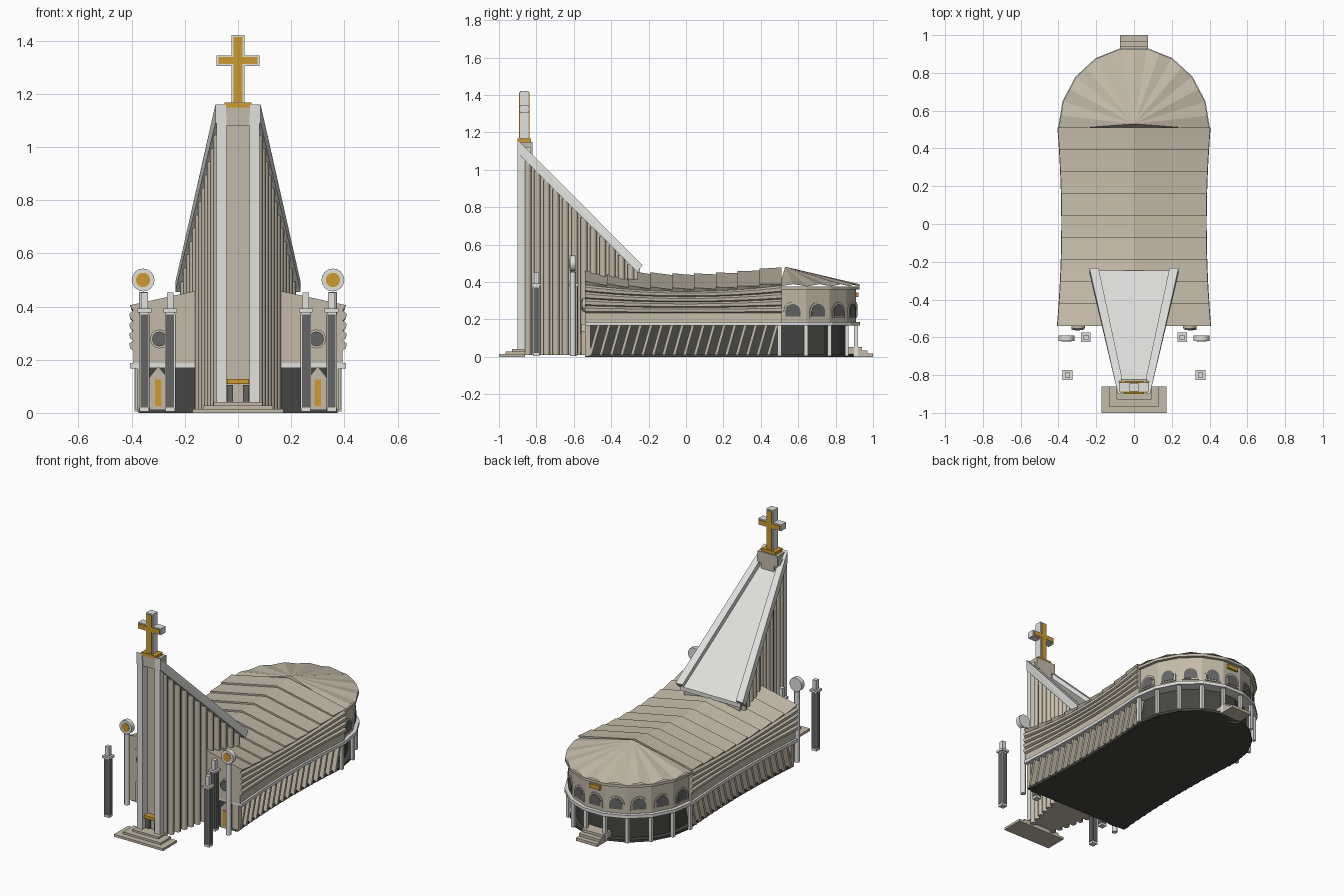
import bpy, bmesh, math
from mathutils import Vector, Matrix

if "Cube" in bpy.data.objects:
    bpy.data.objects.remove(bpy.data.objects["Cube"])


def material(name, r, g, b):
    m = bpy.data.materials.new(name)
    m.use_nodes = True
    m.diffuse_color = (r, g, b, 1)
    m.node_tree.nodes["Principled BSDF"].inputs["Base Color"].default_value = (r, g, b, 1)
    return m


STONE = material("warm stone", .55, .50, .40)
WHITE = material("pale plaster", .75, .75, .73)
GOLD = material("gold", .60, .33, .03)
GREY = material("slate grey", .13, .13, .13)
DARK = material("dark wall", .06, .06, .055)


def finish(name, bm, mat, smooth=False):
    bmesh.ops.recalc_face_normals(bm, faces=bm.faces)
    me = bpy.data.meshes.new(name)
    bm.to_mesh(me)
    bm.free()
    ob = bpy.data.objects.new(name, me)
    bpy.context.collection.objects.link(ob)
    me.materials.append(mat)
    if smooth:
        bpy.context.view_layer.objects.active = ob
        bpy.ops.object.select_all(action='DESELECT')
        ob.select_set(True)
        bpy.ops.object.shade_smooth_by_angle(angle=math.radians(50))
    return ob


def hull(name, pts, mat):
    bm = bmesh.new()
    for p in pts:
        bm.verts.new(p)
    bmesh.ops.convex_hull(bm, input=bm.verts)
    bmesh.ops.dissolve_limit(bm, angle_limit=.01, verts=bm.verts, edges=bm.edges)
    return finish(name, bm, mat)


def box(name, x, y, z, mat):
    return hull(name, [(a, b, c) for a in x for b in y for c in z], mat)


def block(name, cx, cy, w, d, z, mat):
    return box(name, (cx - w / 2, cx + w / 2), (cy - d / 2, cy + d / 2), z, mat)


def cylinder(name, loc, r, depth, mat, sides=12, along_y=False):
    bm = bmesh.new()
    rot = Matrix.Rotation(math.pi / 2, 4, 'X') if along_y else Matrix()
    bmesh.ops.create_cone(bm, cap_ends=True, segments=sides, radius1=r, radius2=r,
                          depth=depth, matrix=Matrix.Translation(loc) @ rot)
    return finish(name, bm, mat, True)


def loft(name, rows, mat):
    bm = bmesh.new()
    rings = [[bm.verts.new(p) for p in row] for row in rows]
    n = len(rings[0])
    for a, b in zip(rings, rings[1:]):
        for i in range(n):
            j = (i + 1) % n
            bm.faces.new((a[i], a[j], b[j], b[i]))
    bm.faces.new(rings[0])
    bm.faces.new(rings[-1])
    return finish(name, bm, mat)


# Nave plan and heights
FRONT, APSE = -.54, .5


def half_width(y):
    return .375 + .08 * y * y


def eave(y):
    return .35 + .12 * y * y


def ridge(y):
    return .437 + .16 * y * y


def arc_point(i, d=0):
    a = math.radians(20 * i)
    return Vector(((.395 + d) * math.cos(a), APSE + (.43 + d) * math.sin(a)))


def outline(d):
    ys = [FRONT + (APSE - FRONT) * i / 8 for i in range(8)]
    right = [(half_width(y) + d, y) for y in ys]
    return right + [tuple(arc_point(i, d)) for i in range(10)] + [(-x, y) for x, y in reversed(right)]


def slab(name, d, z0, z1, mat):
    o = outline(d)
    return loft(name, [[(x, y, z) for x, y in o] for z in (z0, z1)], mat)


# Lower storey
slab("floor", -.025, 0, .015, DARK)
slab("lower_wall", -.06, .015, .17, DARK)
slab("ledge", .008, .167, .187, WHITE)
box("front_wall", (-.38, .38), (FRONT, FRONT + .03), (.005, .2), STONE)

# Banded nave with a lapped roof
rows = []
PANELS = 9
for k in range(PANELS):
    for t in (0, .5, 1):
        y = FRONT + (APSE + .01 - FRONT) * (k + t) / PANELS
        w, top, lap = half_width(y), eave(y), .01 * (1 - t)
        side = [(w - .005, .185), (w - .005, .235)]
        for b in range(4):
            h = (top - .235) / 4
            z = .235 + h * b
            side += [(w + .008, z + .2 * h), (w + .01, z + .7 * h), (w - .004, z + h)]
        side += [(w + .008, top + .01 + lap)]
        sect = side + [(0, ridge(y) + lap)] + [(-x, z) for x, z in reversed(side)]
        rows.append([(x, y, z) for x, z in sect])
loft("nave", rows, STONE)

# Slanted side fins
for s in (-1, 1):
    for i in range(18):
        y = FRONT + .04 + i * .056
        w = half_width(y)
        pts = [(s * x, y + dy + lean, z) for x in (w - .065, w - .01) for dy in (0, .016)
               for lean, z in ((-.02, .01), (.025, .17))]
        hull("side_fin", pts, STONE)


# Apse drum, pleated roof, columns and arched windows
def polar_slab(name, d, z0, z1, mat):
    pts = [arc_point(i, d) for i in range(10)]
    loft(name, [[(p.x, p.y, z) for p in pts] for z in (z0, z1)], mat)


polar_slab("apse_wall", -.015, .185, .365, STONE)
polar_slab("apse_eave", .004, .36, .377, STONE)
bm = bmesh.new()
apex = bm.verts.new((0, APSE + .03, .482))
rim = []
for i in range(19):
    p = arc_point(i // 2, .004)
    if i % 2:
        p = (p + arc_point(i // 2 + 1, .004)) / 2
    rim.append(bm.verts.new((p.x, p.y, .377 + .012 * (i % 2))))
for a, b in zip(rim, rim[1:]):
    bm.faces.new((apex, a, b))
bm.faces.new((apex, rim[-1], rim[0]))
finish("apse_roof", bm, STONE)


def arch(name, centre, normal, width, z0, height, out, mat):
    tangent = Vector((-normal.y, normal.x))
    r = width / 2
    prof = [(-r, z0), (r, z0)]
    prof += [(r * math.cos(a), z0 + height * (.4 + .6 * math.sin(a)))
             for a in [math.pi * i / 8 for i in range(9)]]
    pts = []
    for u, z in prof:
        for d in (-.004, out):
            q = centre + tangent * u + normal * d
            pts.append((q.x, q.y, z))
    hull(name, pts, mat)


for i in range(10):
    c = arc_point(i, -.015)
    block("apse_column", c.x, c.y, .02, .02, (.005, .17), WHITE)
    if i < 9:
        a, b = arc_point(i, -.015), arc_point(i + 1, -.015)
        t = (b - a).normalized()
        n, mid = Vector((t.y, -t.x)), (a + b) / 2
        arch("window_frame", mid, n, .1, .207, .087, .006, STONE)
        arch("window_pane", mid, n, .08, .215, .068, .009, GREY)
block("rear_sign", 0, .912, .075, .02, (.32, .345), GOLD)

# Entrance steps at both ends
for i in range(3):
    box("front_step", (-.172 + i * .04, .172 - i * .04), (-1 + i * .035, -.86), (i * .012, .015 + i * .013), STONE)
    box("rear_step", (-.075, .075), (.85, 1 - i * .03), (i * .016, .018 + i * .017), STONE)


# Wedge tower: body, sloping panel, side ribs and beams
def slope(y):
    return 1.16 - (y + .9) * 1.0


def tower_x(y):
    return .068 + (y + .88) * .225


Y0, Y1 = -.84, -.26
hull("tower_body", [(s * (tower_x(y) - .01), y, z) for s in (-1, 1) for y in (Y0, Y1)
                    for z in (.01, slope(y) - .055)], STONE)
hull("sloping_panel", [(s * tower_x(y), y, slope(y) - d) for s in (-1, 1) for y in (Y0, Y1 + .015)
                       for d in (.035, .06)], WHITE)
for s in (-1, 1):
    for i in range(12):
        y = -.845 + i * .05
        top = slope(y) - .06
        cylinder("tower_rib", (s * tower_x(y), y, (top + .01) / 2), .018, top - .01, STONE, 8)
    box("front_pillar", (s * .043, s * .08), (-.9, -.83), (.03, 1.12), WHITE)
    hull("sloping_beam", [(s * x, y, z) for xs, ends in (
        ((.045, .085), ((-.9, 1.16), (-.9, 1.09))),
        ((.188, .236), ((-.232, .49), (-.262, .455)))) for x in xs for y, z in ends], WHITE)
    box("main_door", (s * .018, s * .042), (-.87, -.84), (.04, .105), GREY)
box("tower_niche", (-.045, .045), (-.85, -.82), (.03, 1.12), STONE)
box("tower_cap", (-.07, .07), (-.895, -.82), (1.08, 1.15), STONE)
box("door_lintel", (-.042, .042), (-.885, -.84), (.108, .128), GOLD)

# Cross with gold facing
box("cross_base", (-.05, .05), (-.9, -.83), (1.148, 1.168), GOLD)
box("cross_upright", (-.024, .024), (-.888, -.842), (1.165, 1.422), WHITE)
box("cross_arms", (-.08, .08), (-.888, -.842), (1.305, 1.345), WHITE)
for y in (-.89, -.84):
    box("cross_facing_upright", (-.016, .016), (y - .003, y + .003), (1.17, 1.414), GOLD)
    box("cross_facing_arms", (-.073, .073), (y - .003, y + .003), (1.312, 1.338), GOLD)

# Front doors, round windows, posts and lamps
for s in (-1, 1):
    hull("side_door_frame", [(s * .3 + x, y, z) for y in (FRONT - .02, FRONT + .01)
                             for x, z in ((-.032, .01), (.032, .01), (-.032, .135), (.032, .135), (0, .175))], STONE)
    block("side_door", s * .3, FRONT - .02, .026, .01, (.025, .125), GOLD)
    cylinder("round_window_frame", (s * .295, FRONT, .278), .036, .025, STONE, 12, True)
    cylinder("round_window", (s * .295, FRONT - .01, .278), .028, .02, GREY, 12, True)
    for x, y in ((.352, -.8), (.255, -.6)):
        x *= s
        block("post_shaft", x, y, .036, .036, (.005, .38), WHITE)
        block("post_panel_front", x, y, .03, .04, (.02, .37), GREY)
        block("post_panel_side", x, y, .04, .03, (.02, .37), GREY)
        block("post_cap", x, y, .052, .052, (.378, .392), WHITE)
        block("post_finial", x, y, .026, .026, (.39, .452), WHITE)
    cylinder("lamp_post", (s * .357, -.605, .23), .016, .45, WHITE, 12)
    cylinder("lamp_rim", (s * .357, -.605, .5), .043, .03, WHITE, 16, True)
    cylinder("lamp_disc", (s * .357, -.62, .5), .027, .006, GOLD, 16, True)
